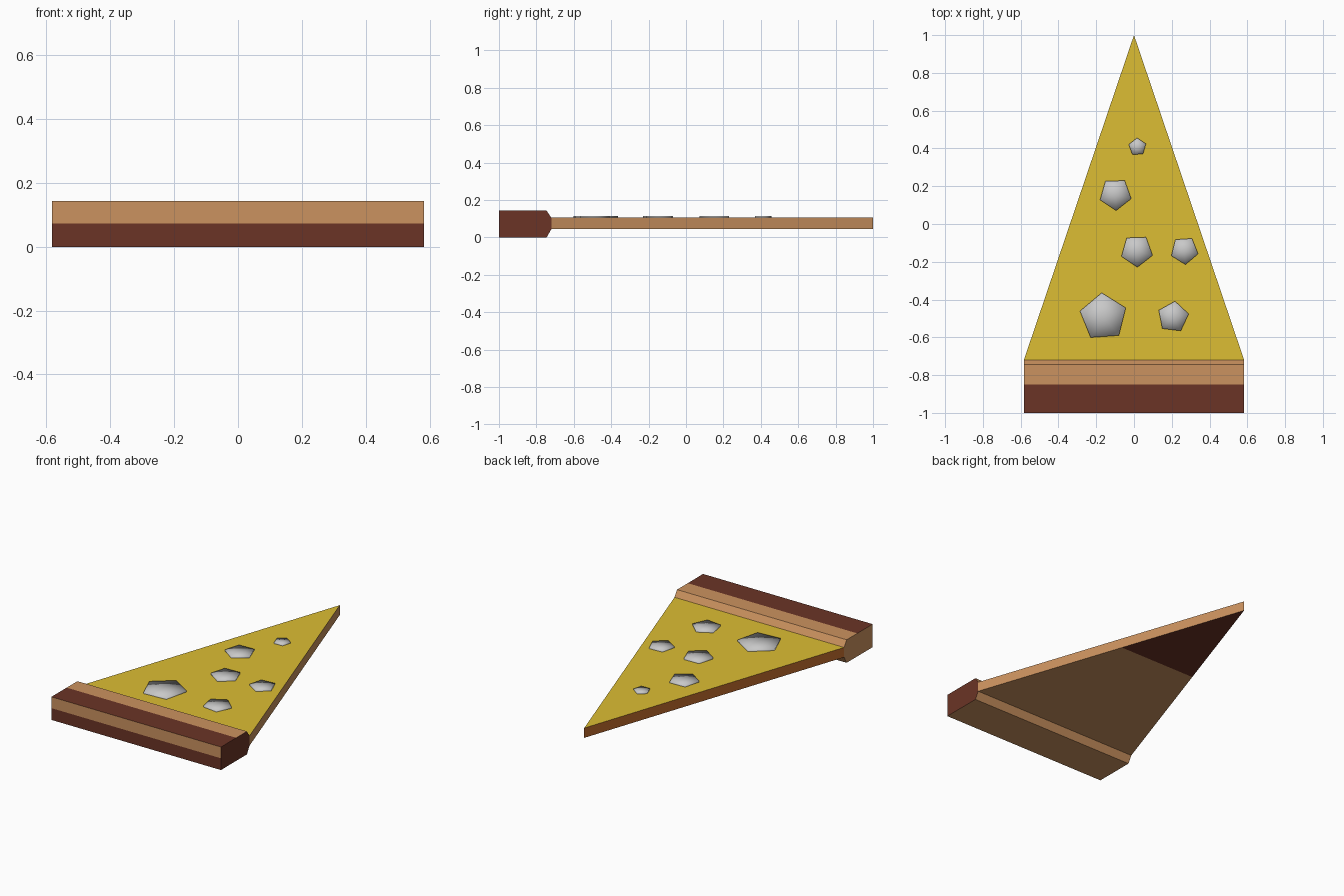
import bpy, bmesh, math

if "Cube" in bpy.data.objects:
    bpy.data.objects.remove(bpy.data.objects["Cube"])


def material(name, rgb):
    m = bpy.data.materials.new(name)
    m.diffuse_color = (*rgb, 1)
    m.use_nodes = True
    m.node_tree.nodes["Principled BSDF"].inputs["Base Color"].default_value = m.diffuse_color
    return m


TAN = material("baked crust tan", (0.60, 0.29, 0.115))
BROWN = material("toasted dark brown", (0.145, 0.034, 0.019))
YELLOW = material("cheese yellow", (0.72, 0.51, 0.033))
ORANGE = material("edge orange", (0.50, 0.14, 0.025))
GREY = material("topping grey", (0.58, 0.58, 0.58))


def finish(bm, name, mats):
    me = bpy.data.meshes.new(name)
    bm.to_mesh(me)
    bm.free()
    for m in mats:
        me.materials.append(m)
    ob = bpy.data.objects.new(name, me)
    bpy.context.collection.objects.link(ob)
    return ob


HALF, JOIN, BOT, TOP = 0.583, -0.72, 0.044, 0.105

# Crust: a side profile (y, z) swept along x, one colour per profile edge
profile = [(-1, 0), (-0.745, 0), (JOIN, BOT), (JOIN, TOP), (-0.745, 0.143),
           (-0.85, 0.143), (-1, 0.143), (-1, 0.073)]
edge_colour = [0, 0, None, 0, 0, 1, 0, 1]   # None: left open where the slice joins
bm = bmesh.new()
left = [bm.verts.new((-HALF, y, z)) for y, z in profile]
right = [bm.verts.new((HALF, y, z)) for y, z in profile]
n = len(profile)
for i, colour in enumerate(edge_colour):
    if colour is not None:
        j = (i + 1) % n
        bm.faces.new((left[i], left[j], right[j], right[i])).material_index = colour
bm.faces.new(left).material_index = 0
bm.faces.new(right).material_index = 1
bmesh.ops.recalc_face_normals(bm, faces=bm.faces)
finish(bm, "crust", [TAN, BROWN])

# Slice: triangle outline extruded, coloured by face direction
bm = bmesh.new()
base = bm.faces.new([bm.verts.new(p) for p in
                     ((-HALF, JOIN, BOT), (HALF, JOIN, BOT), (0, 1, BOT))])
up = bmesh.ops.extrude_face_region(bm, geom=[base], use_keep_orig=True)["geom"]
bmesh.ops.translate(bm, vec=(0, 0, TOP - BOT),
                    verts=[g for g in up if isinstance(g, bmesh.types.BMVert)])
bmesh.ops.recalc_face_normals(bm, faces=bm.faces)
bm.normal_update()
# cut the underside for the toasted tip
under = [f for f in bm.faces if f.normal.z < -0.9]
bmesh.ops.bisect_plane(bm, geom=under + list(under[0].edges) + list(under[0].verts),
                       plane_co=(0, 0.21, 0), plane_no=(0, 1, 0))
bm.normal_update()
for f in list(bm.faces):
    if f.normal.y < -0.9:
        bm.faces.remove(f)
    elif f.normal.z > 0.9:
        f.material_index = 2
    elif f.normal.z < -0.9:
        f.material_index = 1 if f.calc_center_median().y > 0.21 else 0
    else:
        f.material_index = 3 if f.normal.x < 0 else 0
finish(bm, "cheese_slice", [TAN, BROWN, YELLOW, ORANGE])

# Toppings: thin smooth-shaded pentagons (x, y, radius, first corner angle)
toppings = [(-0.162, -0.492, 0.128, 94), (0.207, -0.492, 0.084, 83),
            (0.015, -0.142, 0.087, 272), (0.267, -0.14, 0.075, 274),
            (-0.098, 0.158, 0.087, 272), (0.018, 0.408, 0.048, 92)]
for k, (x, y, r, a) in enumerate(toppings):
    bm = bmesh.new()
    ring = [(x + r * math.cos(math.radians(a + 72 * i)),
             y + r * math.sin(math.radians(a + 72 * i))) for i in range(5)]
    low = [bm.verts.new((*p, TOP)) for p in ring]
    high = [bm.verts.new((*p, 0.113)) for p in ring]
    mid = bm.verts.new((x, y, 0.114))
    for i in range(5):
        j = (i + 1) % 5
        bm.faces.new((low[i], low[j], high[j], high[i]))
        bm.faces.new((high[i], high[j], mid))
    for f in bm.faces:
        f.smooth = True
    finish(bm, f"topping_{k + 1}", [GREY])
